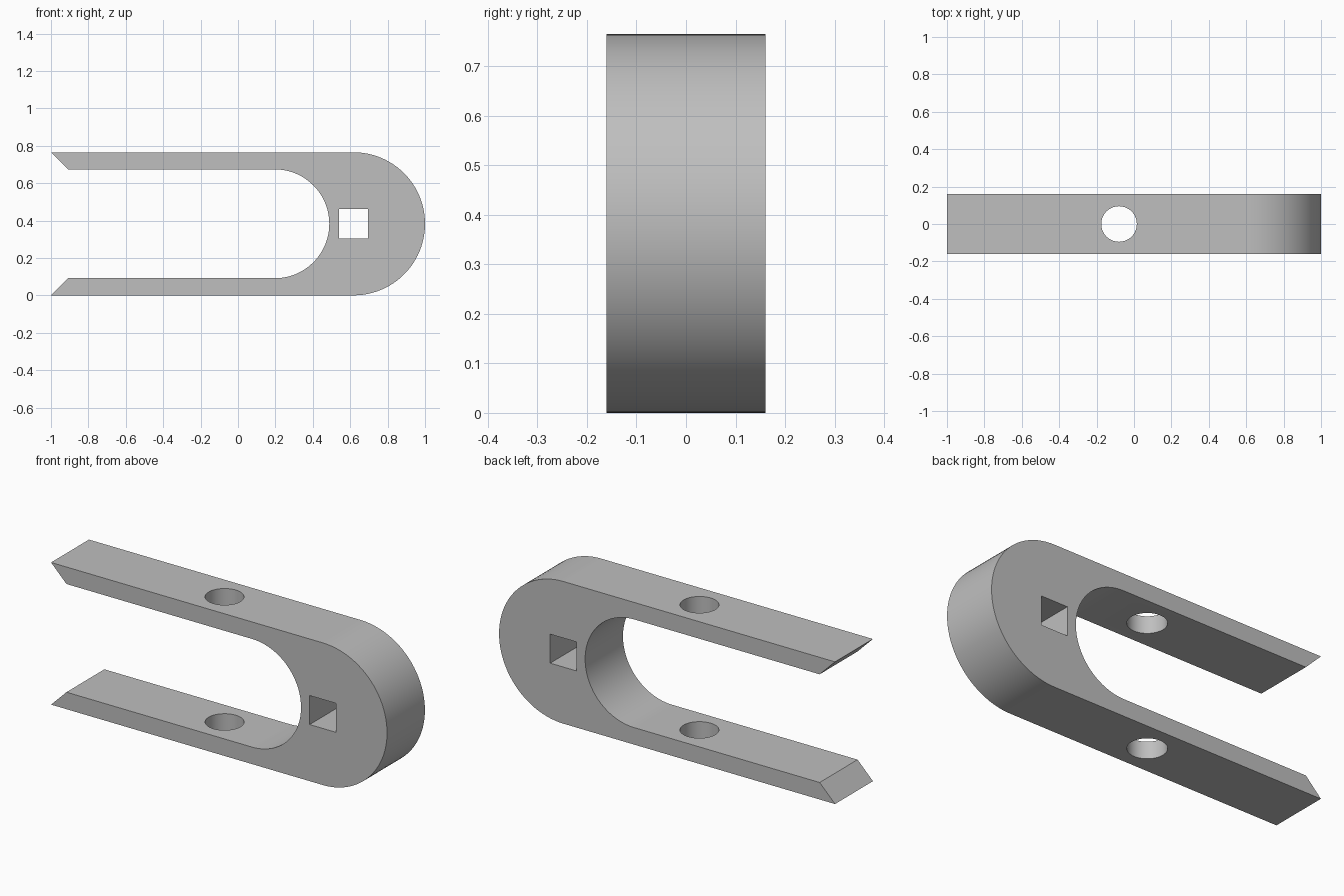
import bpy, bmesh
from math import sin, cos, pi, radians
from mathutils import Vector

HEIGHT, HALF_DEPTH = 0.765, 0.161
MID = HEIGHT / 2
INNER_R = 0.291
OUTER_X, INNER_X = 1 - MID, 0.197
TIP_X = -1 + MID - INNER_R      # 45 degree cut at the arm ends
HOLE_X, HOLE_R = -0.08, 0.095
SOCKET = 0.156

cube = bpy.data.objects.get("Cube")
if cube:
    bpy.data.objects.remove(cube, do_unlink=True)

steel = bpy.data.materials.new("grey steel")
steel.use_nodes = True
grey = (0.52, 0.52, 0.52, 1)
steel.diffuse_color = grey
steel.node_tree.nodes["Principled BSDF"].inputs["Base Color"].default_value = grey


def arc(cx, radius, steps=48):
    """Half circle bulging to +x, from bottom to top."""
    angles = [-pi / 2 + pi * i / steps for i in range(steps + 1)]
    return [(cx + radius * cos(a), MID + radius * sin(a)) for a in angles]


def prism(name, points, axis, start, length):
    """Extrude a closed outline along y, or along z for upright prisms."""
    bm = bmesh.new()
    place = (lambda p: (p[0], start, p[1])) if axis == "y" else (lambda p: (p[0], p[1], start))
    face = bm.faces.new([bm.verts.new(place(p)) for p in points])
    out = bmesh.ops.extrude_face_region(bm, geom=[face])
    move = Vector((0, length, 0)) if axis == "y" else Vector((0, 0, length))
    verts = [g for g in out["geom"] if isinstance(g, bmesh.types.BMVert)]
    bmesh.ops.translate(bm, verts=verts, vec=move)
    bmesh.ops.recalc_face_normals(bm, faces=bm.faces)
    mesh = bpy.data.meshes.new(name)
    bm.to_mesh(mesh)
    bm.free()
    mesh.materials.append(steel)
    obj = bpy.data.objects.new(name, mesh)
    bpy.context.collection.objects.link(obj)
    return obj


# Fork body: rounded outer end, rounded slot, mitred arm tips
outline = ([(-1, 0)] + arc(OUTER_X, MID) + [(-1, HEIGHT), (TIP_X, MID + INNER_R)]
           + arc(INNER_X, INNER_R)[::-1] + [(TIP_X, MID - INNER_R)])
fork = prism("fork_body", outline, "y", -HALF_DEPTH, 2 * HALF_DEPTH)

# Cutters: round pin hole through both arms, square socket through the head
circle = [(HOLE_X + HOLE_R * cos(2 * pi * i / 64), HOLE_R * sin(2 * pi * i / 64))
          for i in range(64)]
h = SOCKET / 2
square = [(OUTER_X + sx * h, MID + sz * h) for sx, sz in ((-1, -1), (1, -1), (1, 1), (-1, 1))]
cutters = [prism("pin_hole_cutter", circle, "z", -0.2, HEIGHT + 0.4),
           prism("socket_cutter", square, "y", -0.4, 0.8)]

bpy.ops.object.select_all(action="DESELECT")
bpy.context.view_layer.objects.active = fork
fork.select_set(True)
for cutter in cutters:
    cutter.hide_render = True
    mod = fork.modifiers.new(cutter.name, "BOOLEAN")
    mod.operation, mod.solver, mod.object = "DIFFERENCE", "EXACT", cutter
    bpy.ops.object.modifier_apply(modifier=mod.name)
    bpy.data.objects.remove(cutter, do_unlink=True)

bpy.ops.object.shade_smooth_by_angle(angle=radians(30))
